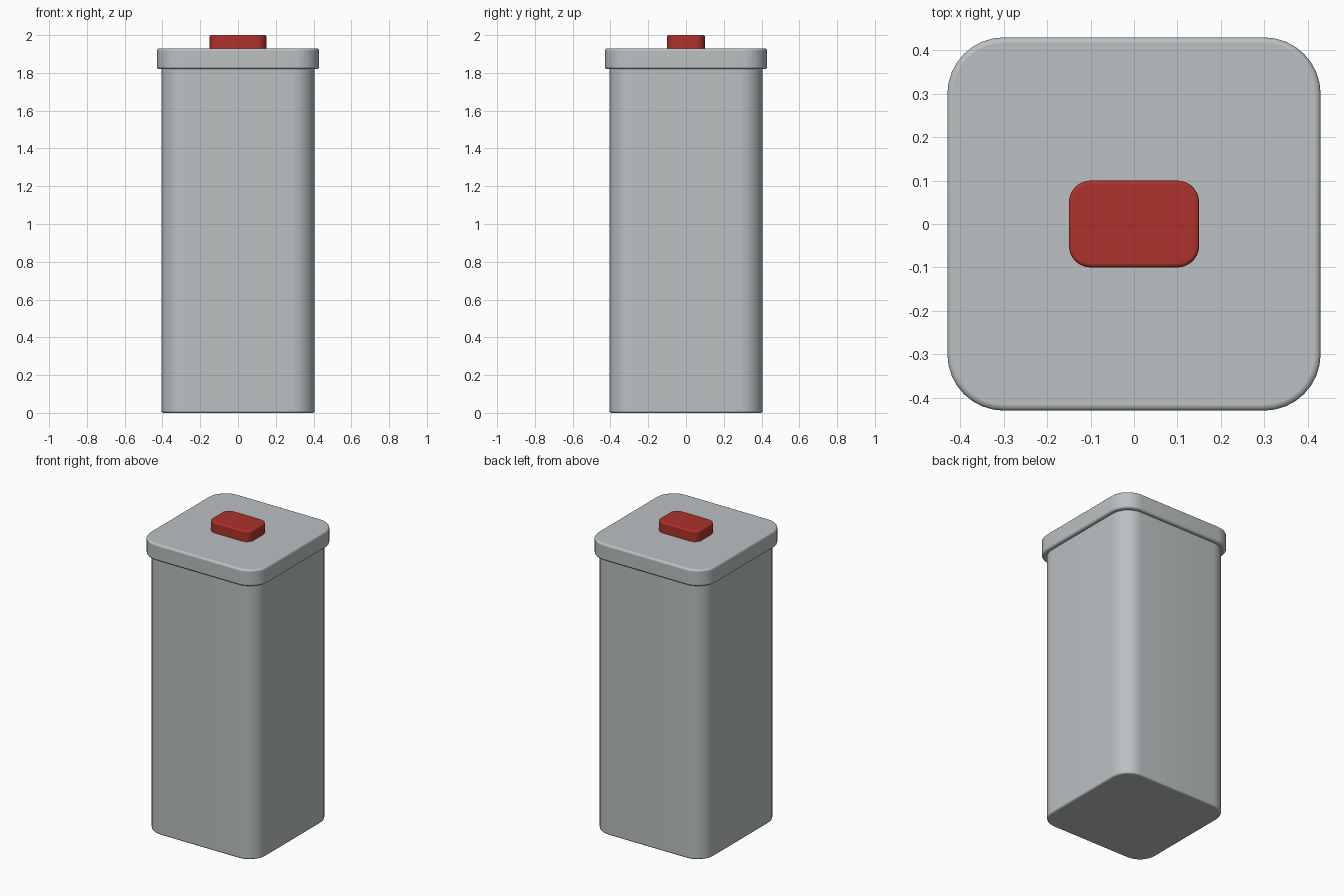
import bpy
import bmesh
from math import cos, sin, pi, radians

default_cube = bpy.data.objects.get("Cube")
if default_cube:
    bpy.data.objects.remove(default_cube, do_unlink=True)


def make_material(name, color):
    mat = bpy.data.materials.new(name)
    mat.use_nodes = True
    mat.diffuse_color = color
    mat.node_tree.nodes["Principled BSDF"].inputs["Base Color"].default_value = color
    return mat


def rounded_outline(half_x, half_y, radius, steps=8):
    """Counter-clockwise rounded rectangle."""
    points = []
    for quarter, (sx, sy) in enumerate([(1, 1), (-1, 1), (-1, -1), (1, -1)]):
        for i in range(steps + 1):
            a = (quarter + i / steps) * pi / 2
            points.append((sx * (half_x - radius) + radius * cos(a),
                           sy * (half_y - radius) + radius * sin(a)))
    return points


def rounded_block(name, half_x, half_y, radius, bottom, top, edge, mat):
    """Extruded rounded rectangle with softened top and bottom rims."""
    bm = bmesh.new()
    verts = [bm.verts.new((x, y, bottom)) for x, y in rounded_outline(half_x, half_y, radius)]
    base = bm.faces.new(verts)
    raised = bmesh.ops.extrude_face_region(bm, geom=[base], use_keep_orig=True)["geom"]
    for v in raised:
        if isinstance(v, bmesh.types.BMVert):
            v.co.z = top
    bmesh.ops.recalc_face_normals(bm, faces=bm.faces)
    mesh = bpy.data.meshes.new(name)
    bm.to_mesh(mesh)
    bm.free()
    mesh.materials.append(mat)
    obj = bpy.data.objects.new(name, mesh)
    bpy.context.collection.objects.link(obj)

    bevel = obj.modifiers.new("soft_rims", "BEVEL")
    bevel.width = edge
    bevel.segments = 3
    bevel.limit_method = "ANGLE"
    bevel.angle_limit = radians(40)

    bpy.ops.object.select_all(action="DESELECT")
    obj.select_set(True)
    bpy.context.view_layer.objects.active = obj
    bpy.ops.object.shade_smooth_by_angle(angle=radians(40))
    return obj


grey = make_material("light_grey", (0.50, 0.53, 0.54, 1))
red = make_material("red", (0.42, 0.032, 0.025, 1))

# Tall container, overhanging lid and push button
rounded_block("container_body", 0.405, 0.405, 0.12, 0, 1.86, 0.01, grey)
rounded_block("lid", 0.43, 0.43, 0.13, 1.82, 1.93, 0.012, grey)
rounded_block("lid_button", 0.15, 0.10, 0.05, 1.91, 2.0, 0.008, red)
